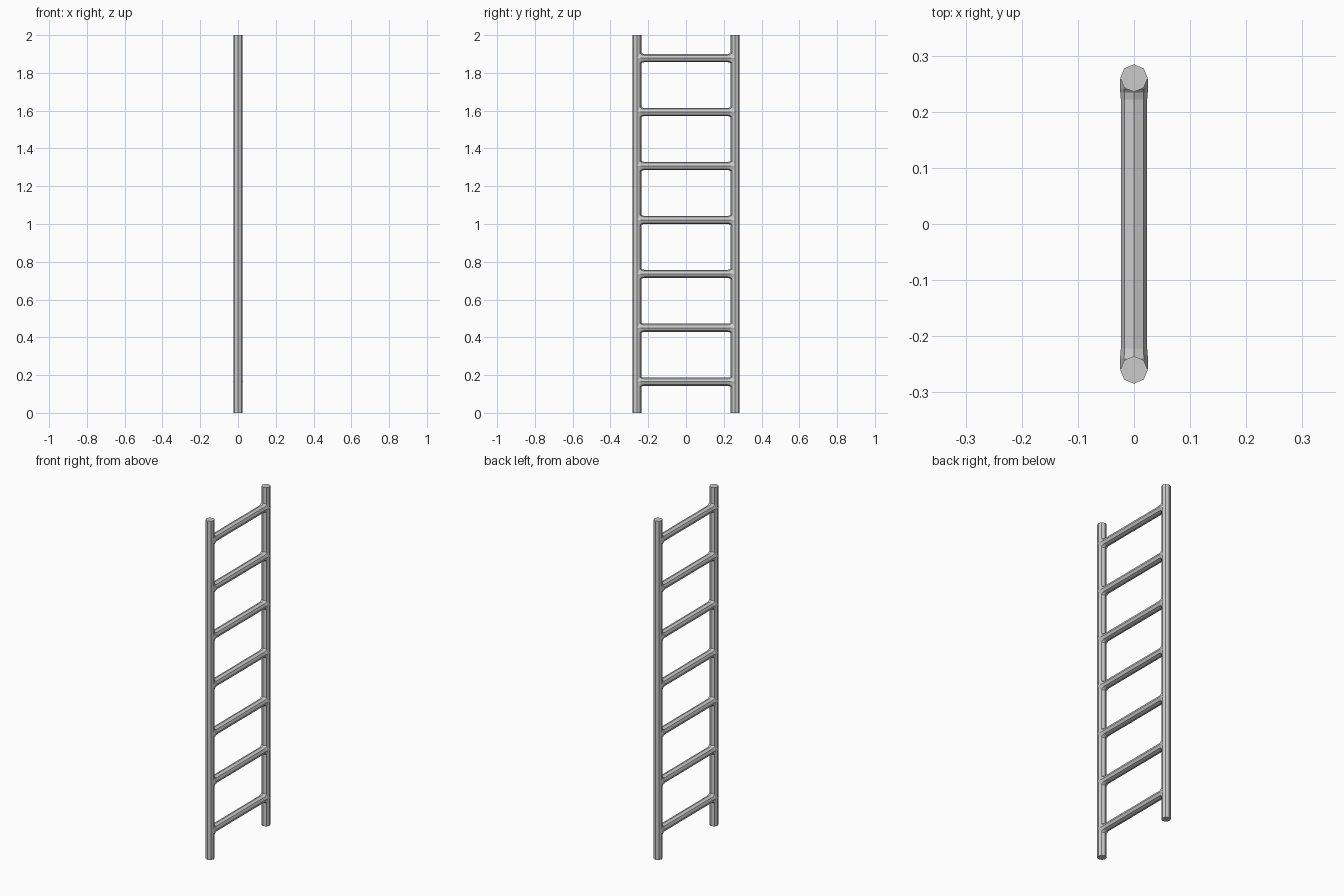
import bpy, bmesh, math

if "Cube" in bpy.data.objects:
    bpy.data.objects.remove(bpy.data.objects["Cube"])

SIDES = 8
RAIL_Y, RAIL_R, HEIGHT = 0.26, 0.0245, 2.0


def loft(name, sections, place):
    """Skin octagonal sections (offset, radius_a, radius_b) along an axis."""
    bm = bmesh.new()
    rings = []
    for t, ra, rb in sections:
        ring = []
        for i in range(SIDES):
            a = 2 * math.pi * i / SIDES
            ring.append(bm.verts.new(place(t, ra * math.cos(a), rb * math.sin(a))))
        rings.append(ring)
    for lo, hi in zip(rings, rings[1:]):
        for i in range(SIDES):
            j = (i + 1) % SIDES
            bm.faces.new((lo[i], lo[j], hi[j], hi[i]))
    bm.faces.new(rings[0])
    bm.faces.new(rings[-1])
    bmesh.ops.recalc_face_normals(bm, faces=bm.faces)
    mesh = bpy.data.meshes.new(name)
    bm.to_mesh(mesh)
    bm.free()
    obj = bpy.data.objects.new(name, mesh)
    bpy.context.collection.objects.link(obj)
    return obj


# Two upright rails
for label, side in (("left", -1), ("right", 1)):
    loft(f"{label}_rail", [(0, RAIL_R, RAIL_R), (HEIGHT, RAIL_R, RAIL_R)],
         lambda t, a, b, y=side * RAIL_Y: (a, y + b, t))

# Seven rungs, flared where they blend into the rails
half = [(0.222, 0.0235, 0.0215), (0.234, 0.0245, 0.025), (0.241, 0.0252, 0.033),
        (0.258, 0.0252, 0.035)]
profile = [(-t, a, b) for t, a, b in reversed(half)] + half
for n in range(7):
    loft(f"rung_{n + 1}", profile,
         lambda t, a, b, z=0.165 + 0.2855 * n: (a, t, z + b))
